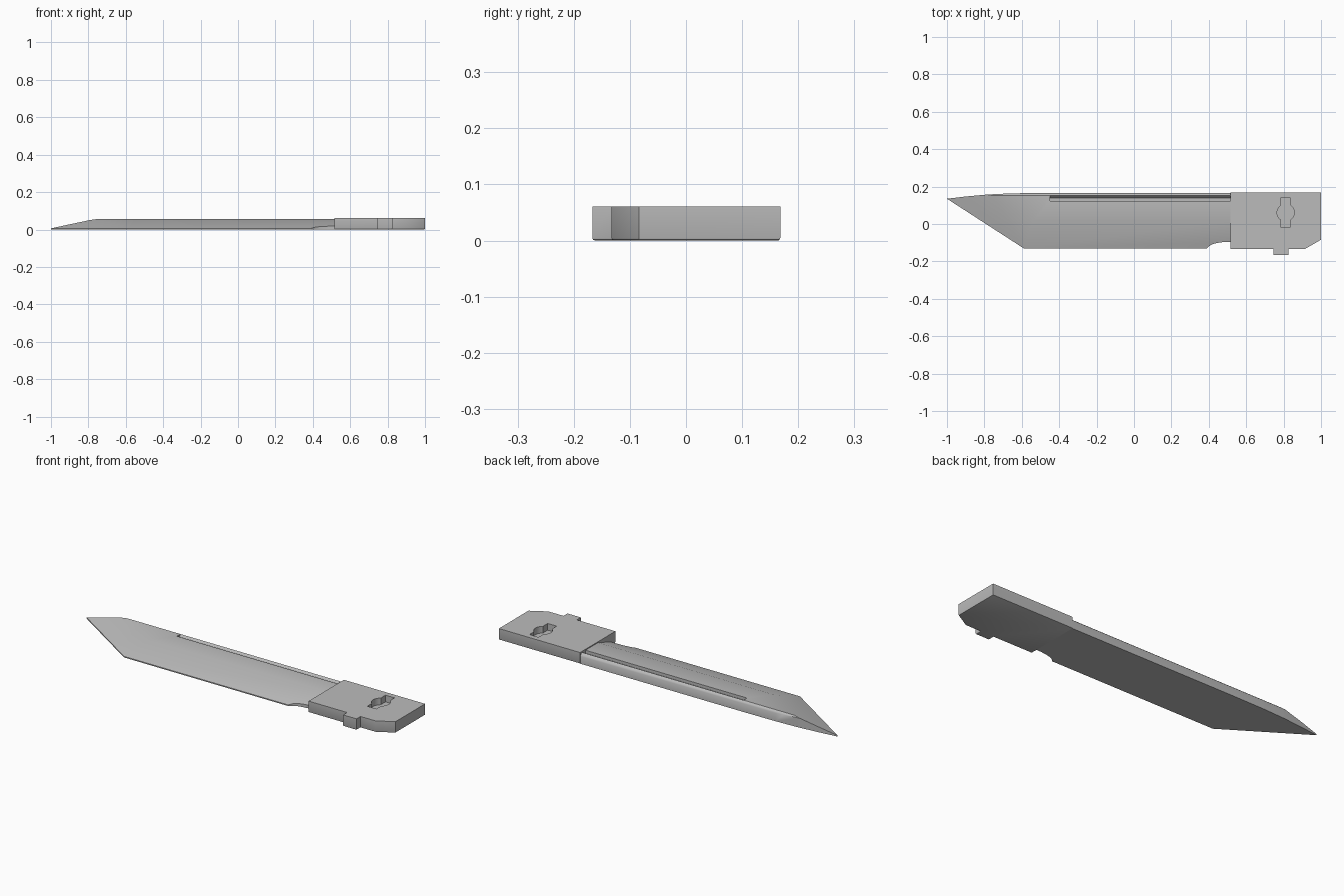
import bpy, bmesh, math
from mathutils import Vector

cube = bpy.data.objects.get("Cube")
if cube:
    bpy.data.objects.remove(cube, do_unlink=True)

steel = bpy.data.materials.new("grey steel")
steel.use_nodes = True
GREY = (0.5, 0.5, 0.5, 1)
steel.diffuse_color = GREY
steel.node_tree.nodes["Principled BSDF"].inputs["Base Color"].default_value = GREY


def prism(outline, offset):
    """Closed solid from a planar outline pushed along an offset."""
    bm = bmesh.new()
    face = bm.faces.new([bm.verts.new(p) for p in outline])
    ext = bmesh.ops.extrude_face_region(bm, geom=[face])["geom"]
    moved = [v for v in ext if isinstance(v, bmesh.types.BMVert)]
    bmesh.ops.translate(bm, verts=moved, vec=offset)
    bmesh.ops.recalc_face_normals(bm, faces=bm.faces)
    return bm


def slice_off(bm, a, b, c):
    """Remove everything above the plane through three points, and cap it."""
    a, b, c = Vector(a), Vector(b), Vector(c)
    n = (b - a).cross(c - a).normalized()
    if n.z < 0:
        n = -n
    bmesh.ops.bisect_plane(bm, geom=bm.verts[:] + bm.edges[:] + bm.faces[:],
                           plane_co=a, plane_no=n, clear_outer=True)
    bmesh.ops.holes_fill(bm, edges=[e for e in bm.edges if e.is_boundary], sides=0)
    bmesh.ops.recalc_face_normals(bm, faces=bm.faces)


def make(name, bm):
    mesh = bpy.data.meshes.new(name)
    bm.to_mesh(mesh)
    bm.free()
    mesh.materials.append(steel)
    obj = bpy.data.objects.new(name, mesh)
    bpy.context.collection.objects.link(obj)
    return obj


def activate(obj):
    bpy.ops.object.select_all(action='DESELECT')
    obj.select_set(True)
    bpy.context.view_layer.objects.active = obj


def carve(obj, cutter_bm):
    cutter = make("cutter", cutter_bm)
    cutter.hide_render = True
    mod = obj.modifiers.new("carve", 'BOOLEAN')
    mod.operation, mod.solver, mod.object = 'DIFFERENCE', 'EXACT', cutter
    activate(obj)
    bpy.ops.object.modifier_apply(modifier=mod.name)
    bpy.data.objects.remove(cutter, do_unlink=True)


# Blade: flat-bottomed outline with a finger notch and a curved spine
top, lip, joint = 0.056, 0.006, 0.515
edge = [(-1, 0.135), (-0.59, -0.13), (0.39, -0.13)]
notch = [(joint - 0.115 * math.cos(t), -0.125 + 0.03 * math.sin(t))
         for t in (math.radians(a) for a in range(15, 91, 15))]
spine = [(joint, 0.166), (-0.45, 0.166), (-0.65, 0.164), (-0.78, 0.158), (-0.9, 0.147)]
bm = prism([(x, y, 0) for x, y in edge + notch + spine], (0, 0, top))

# Ground edge, slanted tip and eased spine
slice_off(bm, (0, -0.13, lip), (1, -0.13, lip), (0, 0.015, top))
slice_off(bm, (-1, 0.135, lip), (-0.59, -0.13, lip), (-0.55, 0.02, top))
slice_off(bm, (0, 0.166, 0.04), (1, 0.166, 0.04), (0, 0.159, 0.053))
slice_off(bm, (0, 0.162, 0.0475), (1, 0.162, 0.0475), (0, 0.152, top))
blade = make("blade", bm)

# Long groove beside the spine, with one sloped wall
groove = [(0.152, 0.07), (0.152, top), (0.138, 0.04), (0.122, 0.04), (0.122, 0.07)]
carve(blade, prism([(-0.45, y, z) for y, z in groove], (1.1, 0, 0)))

# Tang block with a side tab, a clipped corner and an eased underside
block = [(joint, -0.133), (0.745, -0.133), (0.745, -0.167), (0.825, -0.167), (0.825, -0.133),
         (0.915, -0.133), (1, -0.084), (1, 0.168), (joint, 0.168)]
bm = prism([(x, y, 0) for x, y in block], (0, 0, 0.061))
under = [e for e in bm.edges if all(v.co.z < 0.001 for v in e.verts)
         and any(v.co.x > joint + 0.01 for v in e.verts)]
bmesh.ops.bevel(bm, geom=under, offset=0.005, segments=2, profile=0.5, affect='EDGES')
tang = make("tang_block", bm)

# Keyed recess: a slot with a round middle
cx, cy, r, half, reach = 0.811, 0.061, 0.046, 0.027, 0.078
a0 = math.acos(half / r)
keyhole = []
for side in (0, math.pi):
    s = math.cos(side)
    keyhole += [(cx + r * math.cos(side - a0 + 2 * a0 * i / 10),
                 cy + r * math.sin(side - a0 + 2 * a0 * i / 10)) for i in range(11)]
    keyhole += [(cx + s * half, cy + s * reach), (cx - s * half, cy + s * reach)]
carve(tang, prism([(x, y, 0.025) for x, y in keyhole], (0, 0, 0.1)))

for obj in (blade, tang):
    activate(obj)
    bpy.ops.object.shade_smooth_by_angle(angle=math.radians(30))
